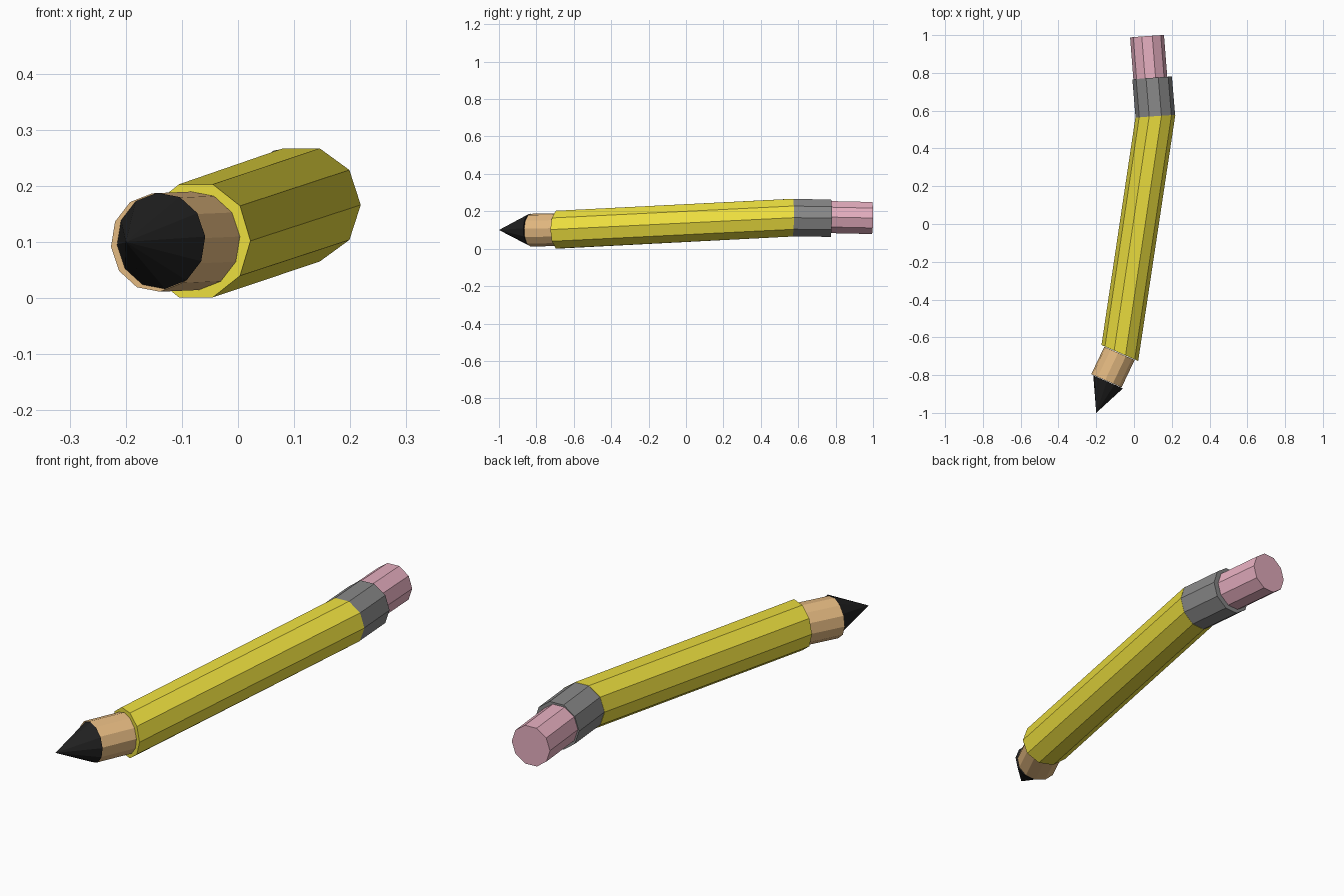
import bpy, bmesh, math
from mathutils import Vector

if "Cube" in bpy.data.objects:
    bpy.data.objects.remove(bpy.data.objects["Cube"])


def material(name, rgb):
    m = bpy.data.materials.new(name)
    m.diffuse_color = (*rgb, 1)
    m.use_nodes = True
    m.node_tree.nodes["Principled BSDF"].inputs["Base Color"].default_value = m.diffuse_color
    return m


def ring(bm, centre, radius, axis, sides, roll):
    # Polygon of vertices perpendicular to the given axis
    n = Vector(axis).normalized()
    u = n.cross(Vector((0, 0, 1))).normalized()
    v = u.cross(n)
    verts = []
    for i in range(sides):
        a = 2 * math.pi * i / sides + math.radians(roll)
        verts.append(bm.verts.new(Vector(centre) + radius * (math.cos(a) * u + math.sin(a) * v)))
    return verts


def section(name, start, end, radii, axes, sides, roll=0, rgb=None):
    # Closed prism between two tilted rings, or a cone if the end radius is 0
    bm = bmesh.new()
    a = ring(bm, start, radii[0], axes[0], sides, roll)
    bm.faces.new(a)
    if radii[1] == 0:
        tip = bm.verts.new(end)
        for i in range(sides):
            bm.faces.new((a[i], a[(i + 1) % sides], tip))
    else:
        b = ring(bm, end, radii[1], axes[1], sides, roll)
        bm.faces.new(b)
        for i in range(sides):
            j = (i + 1) % sides
            bm.faces.new((a[i], a[j], b[j], b[i]))
    bmesh.ops.recalc_face_normals(bm, faces=bm.faces[:])
    me = bpy.data.meshes.new(name)
    bm.to_mesh(me)
    bm.free()
    ob = bpy.data.objects.new(name, me)
    bpy.context.collection.objects.link(ob)
    if rgb:
        me.materials.append(material(name + "_colour", rgb))


FRONT = (0.40, 0.92, 0)      # axis of the bent tip
BACK = (-0.07, 1, -0.01)     # axis of the bent rubber end

# Lead tip
section("lead", (-0.137, -0.836, 0.102), (-0.20, -1.0, 0.10), (0.086, 0),
        (FRONT, FRONT), 12, 5, (0.015, 0.015, 0.015))
# Bare wood collar
section("wood", (-0.146, -0.83, 0.099), (-0.077, -0.685, 0.102), (0.088, 0.088),
        (FRONT, FRONT), 12, 5, (0.78, 0.49, 0.22))
# Painted shaft, cut to match both bends
section("shaft", (-0.075, -0.683, 0.102), (0.113, 0.57, 0.166), (0.106, 0.106),
        (FRONT, BACK), 10, 0, (0.85, 0.74, 0.05))
# Metal ferrule
section("ferrule", (0.113, 0.57, 0.166), (0.096, 0.773, 0.163), (0.105, 0.105),
        (BACK, BACK), 10, 0, (0.25, 0.25, 0.25))
# Rubber end
section("eraser", (0.087, 0.765, 0.169), (0.069, 0.994, 0.164), (0.09, 0.09),
        (BACK, BACK), 10, 0, (0.80, 0.43, 0.53))
